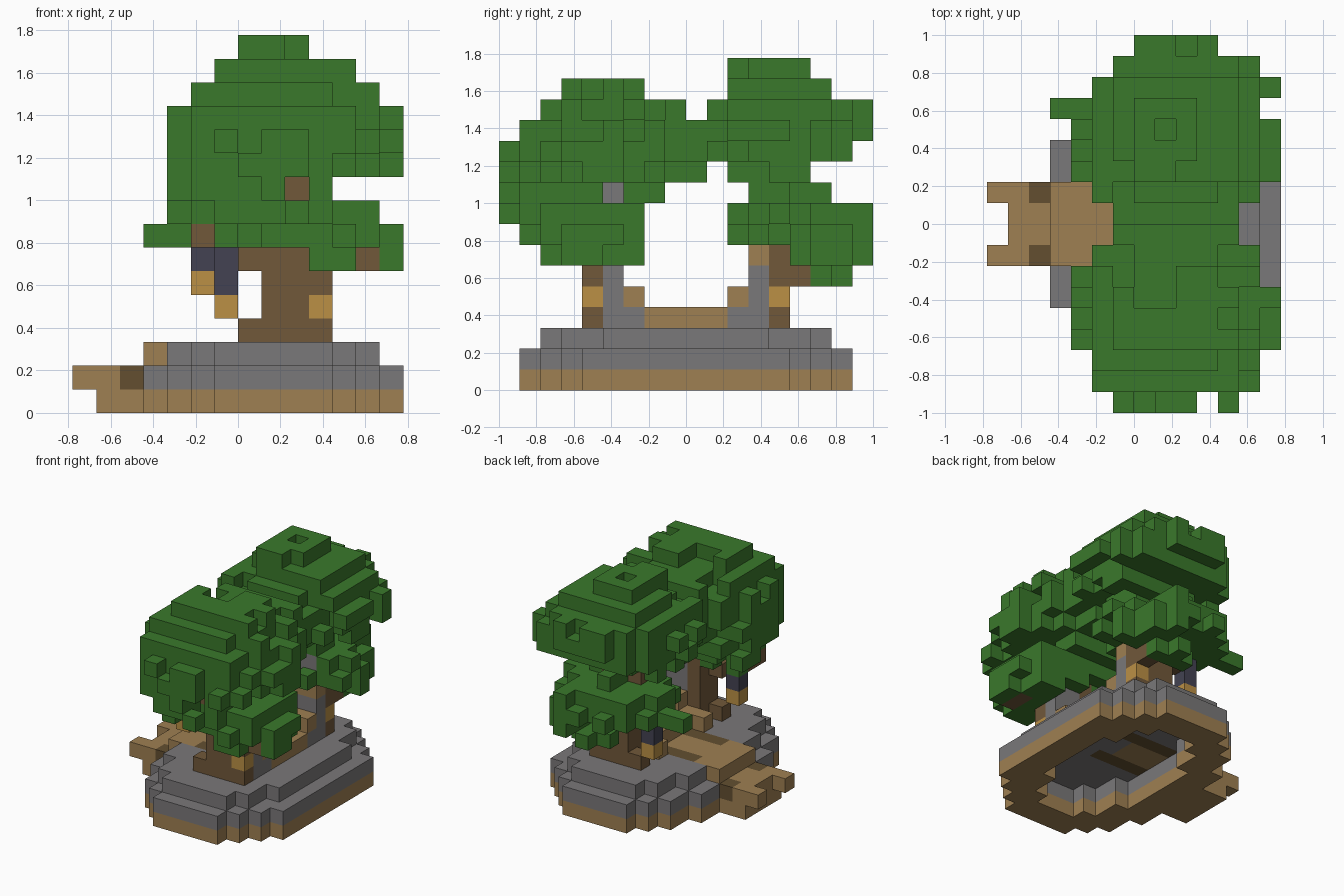
import bpy, bmesh, random
from itertools import product

if "Cube" in bpy.data.objects:
    bpy.data.objects.remove(bpy.data.objects["Cube"])
random.seed(4)
UNIT = 1 / 9          # edge of one block
owner = {}            # block cell -> part name


def material(name, r, g, b):
    m = bpy.data.materials.new(name)
    m.diffuse_color = (r, g, b, 1)
    m.use_nodes = True
    m.node_tree.nodes["Principled BSDF"].inputs["Base Color"].default_value = (r, g, b, 1)
    return m


green = material("leaf green", .042, .19, .024)
grey = material("stone grey", .195, .188, .192)
tan = material("tan timber", .345, .215, .085)
bark = material("bark brown", .165, .098, .042)
dark = material("dark timber", .125, .078, .03)
gold = material("lantern gold", .5, .28, .06)
slate = material("chain slate", .056, .055, .085)

parts = {
    "base_foundation": tan, "stone_terrace": grey, "path": tan,
    "path_inlay": dark, "gate_pillars": grey, "gate_step": tan, "trunks": bark,
    "branches": bark, "lanterns": gold, "lantern_chains": slate, "foliage": green,
}


def fill(part, xs, ys, zs):
    """Fill a box of cells; each range is (first, end), and an int means one cell."""
    spans = [(s, s + 1) if isinstance(s, int) else s for s in (xs, ys, zs)]
    for cell in product(*(range(*s) for s in spans)):
        owner[cell] = part


def clear(xs, ys, zs):
    for cell in product(range(*xs), range(*ys), range(*zs)):
        owner.pop(cell, None)


def oval(part, widths, z):
    """Stepped oval: half width in y by distance from the middle column."""
    for d, h in enumerate(widths):
        for x in {1 + d, 1 - d}:
            fill(part, x, (-h, h), z)


def inside(value, spans):
    return any(a <= value < b for a, b in spans)


def neighbours(cell):
    for axis, step in product(range(3), (-1, 1)):
        n = list(cell)
        n[axis] += step
        yield axis, step, tuple(n)


# Foliage outline: allowed y by height, x by height, x by depth
side = {
    15: [(2, 6)], 14: [(-6, -2), (2, 7)], 13: [(-7, 0), (1, 9)], 12: [(-8, 9)],
    11: [(-9, 8)], 10: [(-9, 1), (2, 6)], 9: [(-9, -1), (2, 7)],
    8: [(-9, -2), (2, 9)], 7: [(-8, -2), (2, 9)], 6: [(-7, -2), (5, 9)], 5: [(6, 8)],
}
front = {
    15: (0, 3), 14: (-1, 5), 13: (-2, 6), 12: (-3, 7), 11: (-3, 7), 10: (-3, 7),
    9: (-3, 4), 8: (-3, 6), 7: (-4, 7), 6: (3, 7), 5: (1, 4),
}
plan_left = [1, 2, 2, 3, 3, 3, 3, 2, 1, 1, 2, 3, 3, 3, 4, 2, 1, 0]
plan_right = [3, 6, 6, 7, 7, 7, 6, 6, 5, 5, 6, 7, 7, 7, 6, 7, 6, 4]
crowns = [  # middle, radii
    ((1.8, -4.4, 11), (5.1, 4.9, 4.2)),
    ((4.2, -5, 7.6), (3, 2.8, 1.9)),
    ((1.9, 4.8, 12.8), (5.2, 4.4, 3.1)),
    ((1.6, 5.5, 7.3), (4.3, 3.2, 2)),
    ((1.9, 0, 12.3), (3.8, 4, 2.1)),
]
reach = {}
for z, spans in side.items():
    for x, y in product(range(*front[z]), range(-9, 9)):
        if inside(y, spans) and -plan_left[y + 9] <= x < plan_right[y + 9]:
            centre = (x + .5, y + .5, z + .5)
            reach[x, y, z] = random.uniform(-.3, .33) + min(
                sum(((p - c) / r) ** 2 for p, c, r in zip(centre, *crown))
                for crown in crowns)
for cell, value in reach.items():
    if value < 1:
        owner[cell] = "foliage"

# Close gaps in the outline along each axis, then drop stray leaves
for axis in range(3):
    best = {}
    for cell, value in reach.items():
        key = cell[:axis] + cell[axis + 1:]
        best[key] = min(best.get(key, (value, cell)), (value, cell))
    for _, cell in best.values():
        owner[cell] = "foliage"
for cell in list(owner):
    if not any(n in owner for _, _, n in neighbours(cell)):
        del owner[cell]
fill("foliage", 4, (-9, -6), 10)

# Oval base, hollow underneath
oval("base_foundation", [8, 8, 8, 7, 6, 5], 0)
oval("stone_terrace", [8, 8, 8, 7, 6, 5], 1)
oval("stone_terrace", [7, 7, 7, 6, 4], 2)
for z, y in product((0, 1), (-5, 4)):
    owner.pop((-4, y, z), None)
for d, h in enumerate([6, 6, 5, 3]):
    for x in {1 + d, 1 - d}:
        clear((x, x + 1), (-h, h), (0, 2))

# Path with forked end and dark inlays
fill("base_foundation", (-6, -4), (-2, 2), 0)
fill("path", (-6, -3), (-2, 2), 1)
fill("path", (-4, 1), (-2, 2), 2)
for y in (-2, 1):
    fill("path", -7, y, 1)
    fill("path_inlay", -5, y, 1)
    fill("path_inlay", (-2, 2), y, 2)

# Gate and trunks, mirrored front to back
fill("gate_step", (1, 4), (-2, 2), 3)
for m in (lambda y: y, lambda y: -1 - y):
    fill("gate_step", (0, 3), m(-3), 3)
    fill("gate_pillars", 3, m(-3), 3)
    fill("gate_step", (2, 4), m(-3), 4)
    fill("gate_pillars", (2, 4), m(-4), (3, 9))
    fill("gate_pillars", 2, m(-4), 9)
    fill("trunks", 1, m(-4), (3, 10))
    fill("trunks", (0, 4), m(-5), 3)
    fill("trunks", (1, 4), m(-5), (4, 7))
    fill("trunks", (1, 3), m(-5), (7, 11))
    fill("trunks", 0, m(-5), 6)
    fill("lanterns", 3, m(-5), 4)
    fill("foliage", 3, m(-5), (7, 10))
    fill("foliage", 4, m(-4), (7, 9))
fill("gate_step", (2, 4), 3, 6)
fill("foliage", 3, 3, 9)
fill("foliage", 4, (-7, -2), 6)
clear((3, 7), (-4, -3), (9, 10))

# Branches showing through gaps in the leaves
for x, tip, z in ((2, -7, 9), (-2, -6, 7), (5, -6, 6)):
    clear((x, x + 1), (-9, tip), (z, z + 1))
    fill("branches", x, (tip, -4), z)
fill("branches", 3, 5, 5)
fill("branches", 0, 4, (9, 11))
fill("foliage", 6, (-6, -4), 6)

# Hanging lanterns
fill("lanterns", -2, -4, 5)
fill("lantern_chains", -2, -4, 6)
fill("lanterns", -1, 4, 4)
fill("lantern_chains", -1, 4, (5, 7))
fill("foliage", -2, -4, 7)
fill("foliage", -1, 4, 7)


def build(part, mat):
    """Make one mesh from the exposed block faces of a part."""
    bm = bmesh.new()
    for cell, name in owner.items():
        if name != part:
            continue
        for axis, step, n in neighbours(cell):
            if n in owner:
                continue
            u, v = (axis + 1) % 3, (axis + 2) % 3
            ring = [(0, 0), (1, 0), (1, 1), (0, 1)]
            corners = []
            for a, b in ring if step > 0 else reversed(ring):
                p = list(cell)
                p[axis] += step > 0
                p[u] += a
                p[v] += b
                corners.append(bm.verts.new([c * UNIT for c in p]))
            bm.faces.new(corners)
    bmesh.ops.remove_doubles(bm, verts=bm.verts, dist=UNIT / 100)
    mesh = bpy.data.meshes.new(part)
    bm.to_mesh(mesh)
    bm.free()
    mesh.materials.append(mat)
    bpy.context.collection.objects.link(bpy.data.objects.new(part, mesh))


for part, mat in parts.items():
    build(part, mat)
